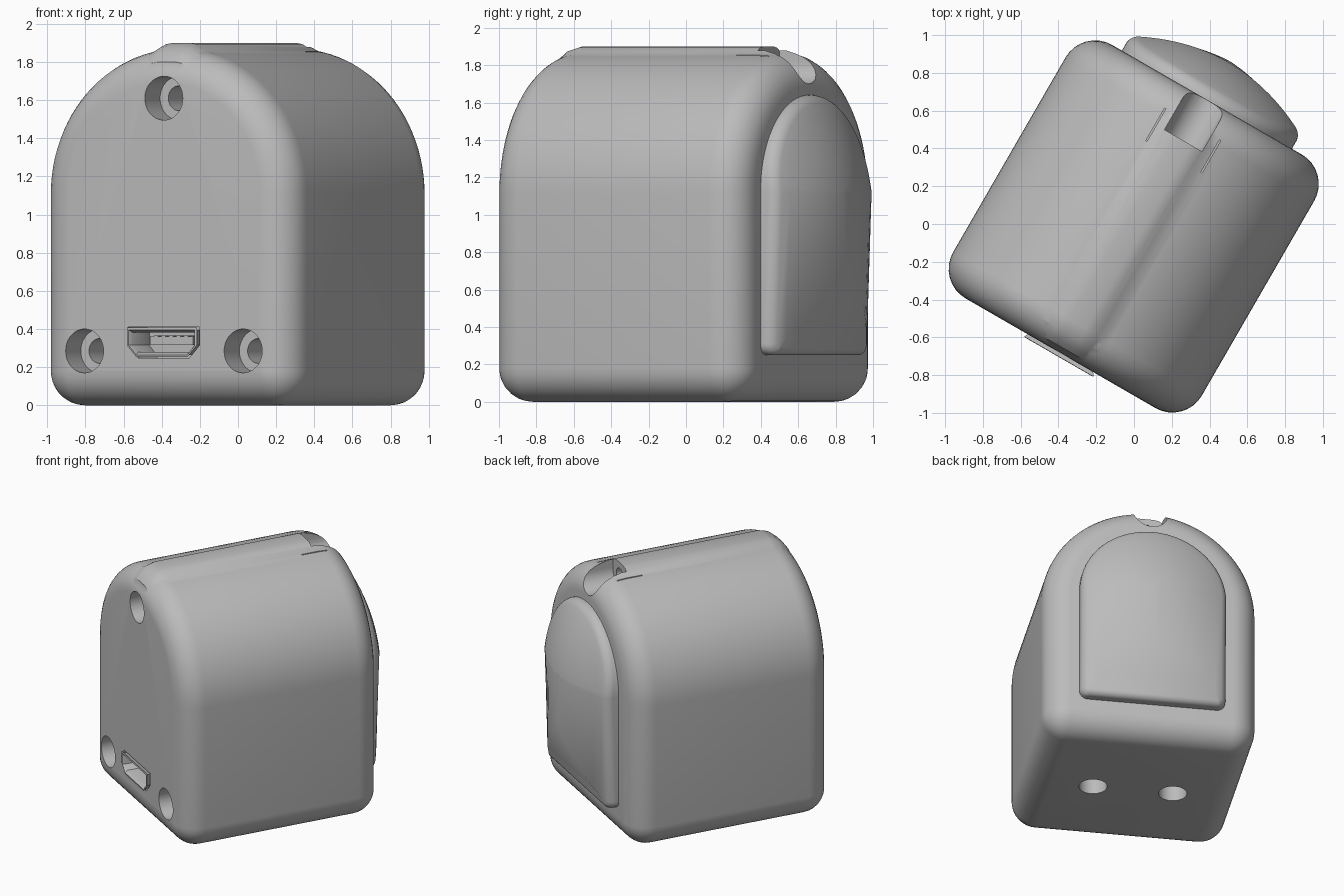
import bpy, bmesh, math
from mathutils import Matrix

if "Cube" in bpy.data.objects:
    bpy.data.objects.remove(bpy.data.objects["Cube"], do_unlink=True)

TURN = math.radians(-30)
FRONT, BACK, HALF, SPRING, FILLET = -0.79, 0.76, 0.76, 1.11, 0.18


def material(name, value):
    mat = bpy.data.materials.new(name)
    mat.use_nodes = True
    colour = (value, value, value, 1)
    mat.diffuse_color = colour
    mat.node_tree.nodes["Principled BSDF"].inputs["Base Color"].default_value = colour
    return mat


GREY = material("plain grey", 0.5)


def loft(name, rings):
    """Skin a list of equal-length point rings and cap both ends."""
    bm = bmesh.new()
    loops = [[bm.verts.new(p) for p in ring] for ring in rings]
    n = len(loops[0])
    for a, b in zip(loops, loops[1:]):
        for i in range(n):
            j = (i + 1) % n
            bm.faces.new((a[i], a[j], b[j], b[i]))
    bm.faces.new(loops[0])
    bm.faces.new(loops[-1])
    bmesh.ops.remove_doubles(bm, verts=bm.verts, dist=0.0005)
    bmesh.ops.recalc_face_normals(bm, faces=bm.faces)
    mesh = bpy.data.meshes.new(name)
    bm.to_mesh(mesh)
    bm.free()
    obj = bpy.data.objects.new(name, mesh)
    bpy.context.collection.objects.link(obj)
    mesh.materials.append(GREY)
    return obj


def prism(name, outline, y0, y1):
    return loft(name, [[(x, y, z) for x, z in outline] for y in (y0, y1)])


def circle(cx, cz, r, n=40):
    return [(cx + r * math.cos(math.tau * i / n), cz + r * math.sin(math.tau * i / n))
            for i in range(n)]


def box(x0, x1, z0, z1):
    return [(x0, z0), (x1, z0), (x1, z1), (x0, z1)]


def arch(half, bottom, spring, corner, inset, steps=48):
    """Arched outline with rounded lower corners, offset inwards by inset."""
    w, b, r = half - inset, bottom + inset, max(corner - inset, 0)
    pts = []
    for i in range(9):
        t = math.pi / 2 * i / 8
        pts.append((w - r + r * math.sin(t), b + r - r * math.cos(t)))
    for i in range(steps + 1):
        t = math.pi * i / steps
        pts.append((w * math.cos(t), spring + w * math.sin(t)))
    return pts + [(-x, z) for x, z in reversed(pts[:9])]


def boolean(target, tools, operation):
    for tool in tools:
        mod = target.modifiers.new("join", "BOOLEAN")
        mod.operation, mod.solver, mod.object = operation, "EXACT", tool
        tool.hide_render = True
    bpy.context.view_layer.update()
    graph = bpy.context.evaluated_depsgraph_get()
    mesh = bpy.data.meshes.new_from_object(target.evaluated_get(graph))
    target.modifiers.clear()
    target.data = mesh
    for tool in tools:
        bpy.data.objects.remove(tool, do_unlink=True)


def finish(obj, angle=35):
    obj.rotation_euler.z = TURN
    obj.location.x = 0.006
    bpy.ops.object.select_all(action="DESELECT")
    obj.select_set(True)
    bpy.context.view_layer.objects.active = obj
    bpy.ops.object.shade_smooth_by_angle(angle=math.radians(angle))


# Arched case, filleted on every edge
rings = []
quarter = [math.pi / 2 * i / 8 for i in range(9)]
for end, way, angles in ((FRONT, 1, quarter), (BACK, -1, quarter[::-1])):
    for t in angles:
        inset = FILLET * (1 - math.sin(t))
        y = end + way * FILLET * (1 - math.cos(t))
        rings.append([(x, y, z) for x, z in arch(HALF, 0, SPRING, FILLET, inset)])
case = loft("case", rings)

# Low ridge along the crown
side = [(0.24, 1.74), (0.2, 1.843), (0.16, 1.855), (0.125, 1.873), (0.09, 1.893), (0.05, 1.9)]
crown = side + [(-x, z) for x, z in reversed(side)]
ends = [(-0.76, -0.1), (-0.73, -0.06), (-0.68, -0.02), (-0.61, 0),
        (0.55, 0), (0.62, -0.02), (0.68, -0.06)]
ridge = loft("ridge", [[(x, y, z + dz) for x, z in crown] for y, dz in ends])
boolean(case, [ridge], "UNION")

# Counterbored screw holes in the front
cutters = []
for x, z in ((0, 1.61), (-0.48, 0.285), (0.48, 0.285)):
    cutters.append(prism("counterbore", circle(x, z, 0.115), FRONT - 0.1, FRONT + 0.16))
    cutters.append(prism("screw_hole", circle(x, z, 0.065), FRONT + 0.1, FRONT + 0.6))

# Cable channel at the back of the crown with its small inner hole
channel = [(0.115 * math.cos(t), 1.815 + 0.115 * math.sin(t))
           for t in [math.pi + math.pi * i / 20 for i in range(21)]]
cutters.append(prism("channel", channel + [(0.115, 2), (-0.115, 2)], 0.51, 1))
cutters.append(prism("channel_hole", circle(0, 1.8, 0.055), 0.25, 0.6))
for s in (-1, 1):
    cutters.append(prism("slit", box(s * 0.168 - 0.004, s * 0.168 + 0.004, 1.8, 2), 0.41, 0.61))

# Two round holes in the underside
for x in (-0.285, 0.285):
    hole = prism("foot_hole", circle(x, 0, 0.1), -0.2, 0.3)
    hole.data.transform(Matrix.Translation((0, -0.02, 0)) @ Matrix.Rotation(math.pi / 2, 4, "X"))
    cutters.append(hole)


def port(grow):
    half = [(0.155, 0.265 - grow), (0.2 + grow, 0.315), (0.2 + grow, 0.395 + grow)]
    return half + [(-x, z) for x, z in reversed(half)]


cutters.append(prism("port_pocket", port(0.016), FRONT - 0.1, FRONT + 0.2))
boolean(case, cutters, "DIFFERENCE")
finish(case)

# Hollow socket with a flared lip and a contact tongue
shell = [(0, FRONT + 0.21), (0, FRONT), (0.012, FRONT - 0.02),
         (0, FRONT - 0.022), (-0.014, FRONT), (-0.014, FRONT + 0.17)]
finish(loft("socket_shell", [[(x, y, z) for x, z in port(g)] for g, y in shell]))
finish(prism("socket_tongue", box(-0.13, 0.13, 0.315, 0.36), FRONT + 0.08, FRONT + 0.2))
for i in range(5):
    x = (i - 2) * 0.045
    finish(prism("socket_contact", box(x - 0.012, x + 0.012, 0.358, 0.366),
                 FRONT + 0.075, FRONT + 0.19))


# Domed pad on the back
def dome(x, z):
    rise = z - 0.95
    return 1.0 - 0.52 * x * x - (0.4 if rise > 0 else 0.1) * rise * rise


def pad_ring(inset, drop):
    return [(x, dome(x, z) - drop, z) for x, z in arch(0.52, 0.25, 1.12, 0.06, inset)]


EDGE = 0.04
pad = [[(x, 0.62, z) for x, z in arch(0.52, 0.25, 1.12, 0.06, 0)]]
for i in range(7):
    t = math.pi / 2 * i / 6
    pad.append(pad_ring(EDGE * (1 - math.cos(t)), EDGE * (1 - math.sin(t))))
pad += [pad_ring(0.04 + 0.05 * i, 0) for i in range(1, 10)] + [pad_ring(0.515, 0)]
finish(loft("back_pad", pad), 50)
